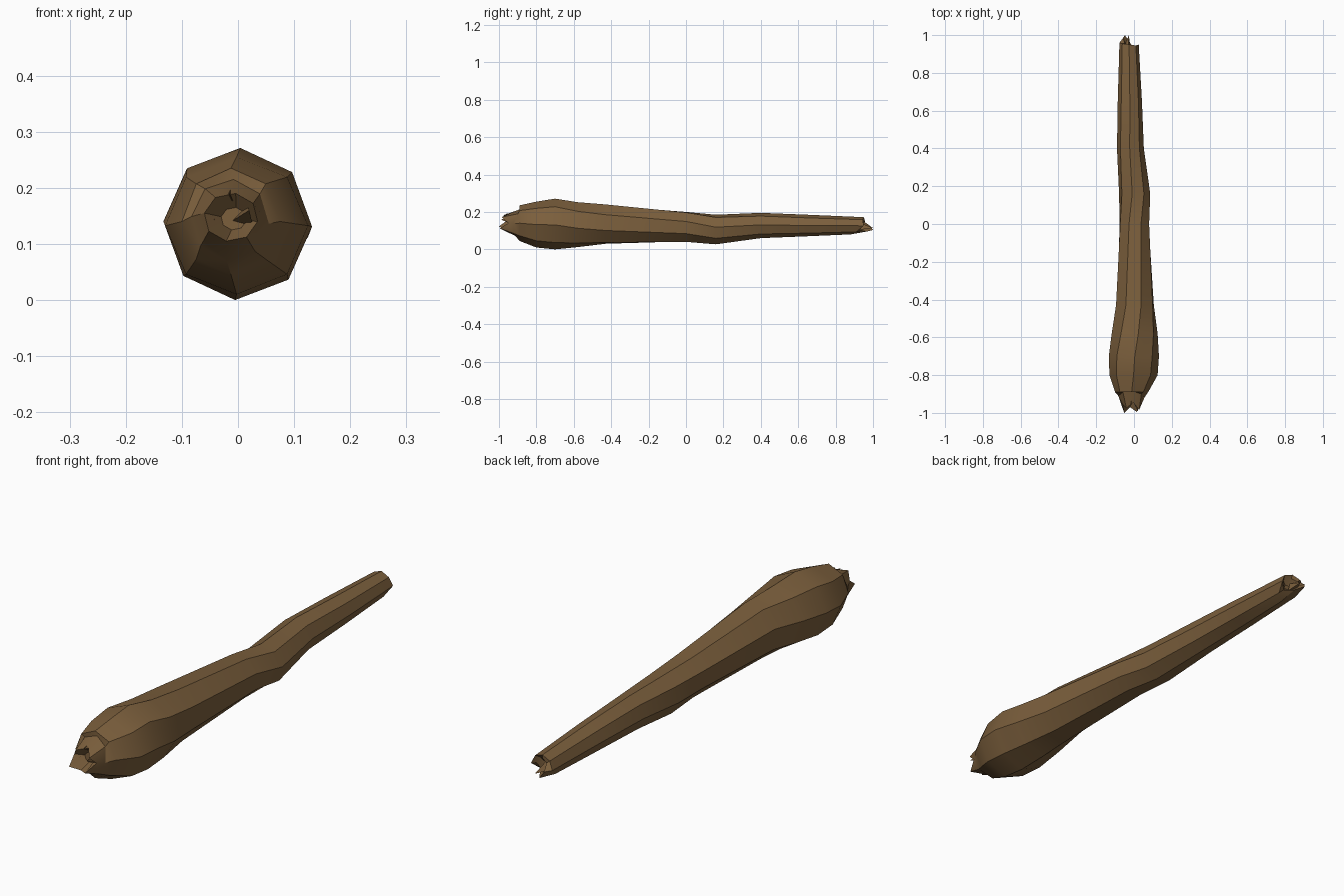
import bpy, bmesh, math
from math import sin, cos, radians

cube = bpy.data.objects.get("Cube")
if cube:
    bpy.data.objects.remove(cube, do_unlink=True)

wood = bpy.data.materials.new("brown_wood")
wood.use_nodes = True
colour = (0.20, 0.115, 0.046, 1)
wood.diffuse_color = colour
bsdf = wood.node_tree.nodes["Principled BSDF"]
bsdf.inputs["Base Color"].default_value = colour
bsdf.inputs["Roughness"].default_value = 0.9

SIDES = 8


def ring(bm, y, x0, x1, z0, z1, twist, jag=None):
    """Twisted octagon stretched to fill the given bounds; jag shifts corners along y."""
    angles = [radians(twist + 360 * i / SIDES) for i in range(SIDES)]
    ext = max(max(abs(sin(a)) for a in angles), max(abs(cos(a)) for a in angles))
    cx, cz, rx, rz = (x0 + x1) / 2, (z0 + z1) / 2, (x1 - x0) / 2, (z1 - z0) / 2
    jag = jag or [0] * SIDES
    return [bm.verts.new((cx + rx * sin(a) / ext, y + j, cz + rz * cos(a) / ext))
            for a, j in zip(angles, jag)]


def finish(bm, name):
    bmesh.ops.recalc_face_normals(bm, faces=bm.faces)
    mesh = bpy.data.meshes.new(name)
    bm.to_mesh(mesh)
    bm.free()
    mesh.materials.append(wood)
    obj = bpy.data.objects.new(name, mesh)
    bpy.context.collection.objects.link(obj)
    bpy.ops.object.select_all(action="DESELECT")
    obj.select_set(True)
    bpy.context.view_layer.objects.active = obj
    bpy.ops.object.shade_smooth_by_angle(angle=radians(28))
    return obj


# Club body: y, left and right x bounds, bottom and top z, twist in degrees
stations = [
    (-0.89, -0.10, 0.075, 0.045, 0.235, 0),
    (-0.80, -0.13, 0.125, 0.01, 0.255, 0),
    (-0.70, -0.133, 0.132, 0.0, 0.271, 2),
    (-0.58, -0.118, 0.125, 0.012, 0.252, 9),
    (-0.43, -0.095, 0.105, 0.03, 0.24, 18),
    (0.0, -0.076, 0.08, 0.04, 0.20, 25),
    (0.16, -0.079, 0.086, 0.027, 0.185, 36),
    (0.40, -0.09, 0.052, 0.06, 0.195, 42),
    (0.65, -0.086, 0.042, 0.07, 0.185, 45),
]

bm = bmesh.new()
rings = [
    # Sunken core and splintered rim of the thick end
    ring(bm, -0.93, -0.03, 0.015, 0.125, 0.165, 10),
    ring(bm, -0.965, -0.06, 0.035, 0.105, 0.19, 10,
         [0.02, -0.02, 0.015, -0.03, -0.005, -0.035, 0.01, -0.01]),
    ring(bm, -0.91, -0.083, 0.055, 0.07, 0.215, 5,
         [0.025, 0.01, -0.01, -0.015, 0, -0.005, 0, 0.02]),
]
rings += [ring(bm, *s) for s in stations]
rings += [
    # Broken narrow end with a notch
    ring(bm, 0.94, -0.077, 0.025, 0.08, 0.172, 45,
         [0.005, 0.01, -0.03, -0.06, -0.02, 0.02, 0.015, 0.01]),
    ring(bm, 0.955, -0.058, 0.01, 0.095, 0.155, 45,
         [-0.03, -0.02, -0.03, 0.01, 0.045, 0.03, 0, -0.01]),
    ring(bm, 0.92, -0.035, -0.01, 0.115, 0.135, 45),
]
for a, b in zip(rings, rings[1:]):
    for i in range(SIDES):
        j = (i + 1) % SIDES
        bm.faces.new((a[i], a[j], b[j], b[i]))
for cap in (rings[0], rings[-1]):
    bm.faces.new(cap)
finish(bm, "club_body")


def splinter(name, base, tip, width):
    """Pointed three-sided shard from base to tip."""
    bm = bmesh.new()
    point = bm.verts.new(tip)
    foot = [bm.verts.new((base[0] + width * sin(a), base[1], base[2] + width * cos(a)))
            for a in (radians(15 + 120 * k) for k in range(3))]
    bm.faces.new(foot)
    for i in range(3):
        bm.faces.new((foot[i], foot[(i + 1) % 3], point))
    finish(bm, name)


# Shards at both broken ends
splinter("front_splinter_left", (0.01, -0.92, 0.145), (0.02, -0.99, 0.16), 0.025)
splinter("front_splinter_right", (-0.045, -0.92, 0.13), (-0.05, -0.985, 0.12), 0.028)
splinter("front_splinter_top", (-0.02, -0.90, 0.175), (-0.015, -0.96, 0.19), 0.03)
splinter("back_splinter", (-0.035, 0.93, 0.12), (-0.027, 1.0, 0.115), 0.022)
